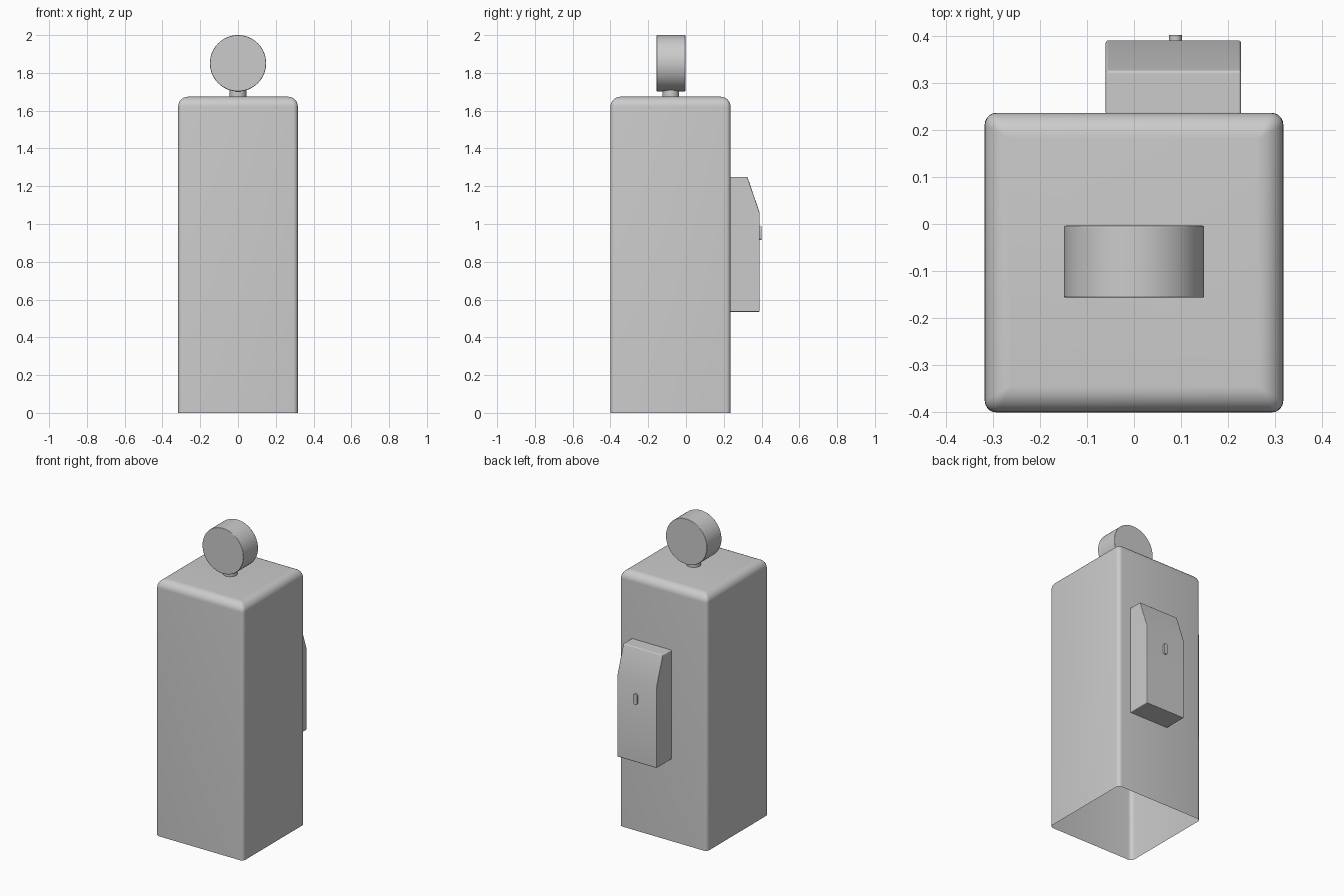
import bpy, bmesh
from math import sin, cos, pi
from mathutils import Matrix

if "Cube" in bpy.data.objects:
    bpy.data.objects.remove(bpy.data.objects["Cube"])


def finish(bm, name, bevel=0, segments=2):
    bmesh.ops.recalc_face_normals(bm, faces=bm.faces)
    mesh = bpy.data.meshes.new(name)
    bm.to_mesh(mesh)
    bm.free()
    obj = bpy.data.objects.new(name, mesh)
    bpy.context.collection.objects.link(obj)
    if bevel:
        mod = obj.modifiers.new("soft_edges", 'BEVEL')
        mod.width, mod.segments = bevel, segments
        mod.limit_method = 'ANGLE'
        mod.angle_limit = 0.6
        mod.harden_normals = True
    bpy.ops.object.select_all(action='DESELECT')
    obj.select_set(True)
    bpy.context.view_layer.objects.active = obj
    bpy.ops.object.shade_smooth_by_angle(angle=pi / 5)
    return obj


def rounded_ring(bm, hx, hy, cy, r, z, n=5):
    """Rounded rectangle loop of vertices at height z."""
    ring = []
    for q, (sx, sy) in enumerate(((1, 1), (-1, 1), (-1, -1), (1, -1))):
        for i in range(n + 1):
            a = (q + i / n) * pi / 2
            ring.append(bm.verts.new((sx * (hx - r) + r * cos(a),
                                      cy + sy * (hy - r) + r * sin(a), z)))
    return ring


def cylinder(name, radius, depth, loc, rot=None, bevel=0, sides=48):
    bm = bmesh.new()
    m = Matrix.Translation(loc) @ (rot or Matrix())
    bmesh.ops.create_cone(bm, cap_ends=True, segments=sides, radius1=radius,
                          radius2=radius, depth=depth, matrix=m)
    return finish(bm, name, bevel)


def extrude_profile(name, points, origin, step, bevel):
    """Closed solid from a profile of 3D points pushed along step."""
    bm = bmesh.new()
    face = bm.faces.new([bm.verts.new(p) for p in points])
    ext = bmesh.ops.extrude_face_region(bm, geom=[face], use_keep_orig=True)
    bmesh.ops.translate(bm, vec=step, verts=[v for v in ext["geom"]
                        if isinstance(v, bmesh.types.BMVert)])
    bmesh.ops.translate(bm, vec=origin, verts=bm.verts)
    return finish(bm, name, bevel)


# Main cabinet: hollow shell, open underneath, rolled top edge
bm = bmesh.new()
HX, HY, CY, TOP, R, ROLL = 0.317, 0.318, -0.082, 1.674, 0.025, 0.053
rings = [rounded_ring(bm, HX, HY, CY, R, 0)]
for i in range(9):
    a = i / 8 * pi / 2
    inset = ROLL * (1 - cos(a))
    r = R * (1 - inset / ROLL) + 0.001
    rings.append(rounded_ring(bm, HX - inset, HY - inset, CY, r,
                              TOP - ROLL + ROLL * sin(a)))
for low, high in zip(rings, rings[1:]):
    for i in range(len(low)):
        j = (i + 1) % len(low)
        bm.faces.new((low[i], low[j], high[j], high[i]))
bm.faces.new(rings[-1])
finish(bm, "cabinet_body")

# Round sign on a short neck
cylinder("sign_neck", 0.044, 0.05, (0, -0.08, 1.69), sides=32)
cylinder("round_sign", 0.149, 0.153, (0, -0.08, 1.851),
         Matrix.Rotation(pi / 2, 4, 'X'), bevel=0.004, sides=64)

# Rear box with sloped upper face
profile = [(0, 0.232, 0.535), (0, 0.39, 0.535), (0, 0.39, 1.06),
           (0, 0.325, 1.25), (0, 0.232, 1.25)]
extrude_profile("rear_box", profile, (-0.06, 0, 0), (0.287, 0, 0), 0.005)

# Small pill-shaped latch on the rear box
hw, hh = 0.0135, 0.036
pill = [(hw * cos(k * pi / 8), 0,
         hw * sin(k * pi / 8) + (hh - hw if s else hw - hh))
        for s in (1, 0) for k in (range(9) if s else range(8, 17))]
extrude_profile("latch", pill, (0.088, 0.385, 0.95), (0, 0.016, 0), 0)
